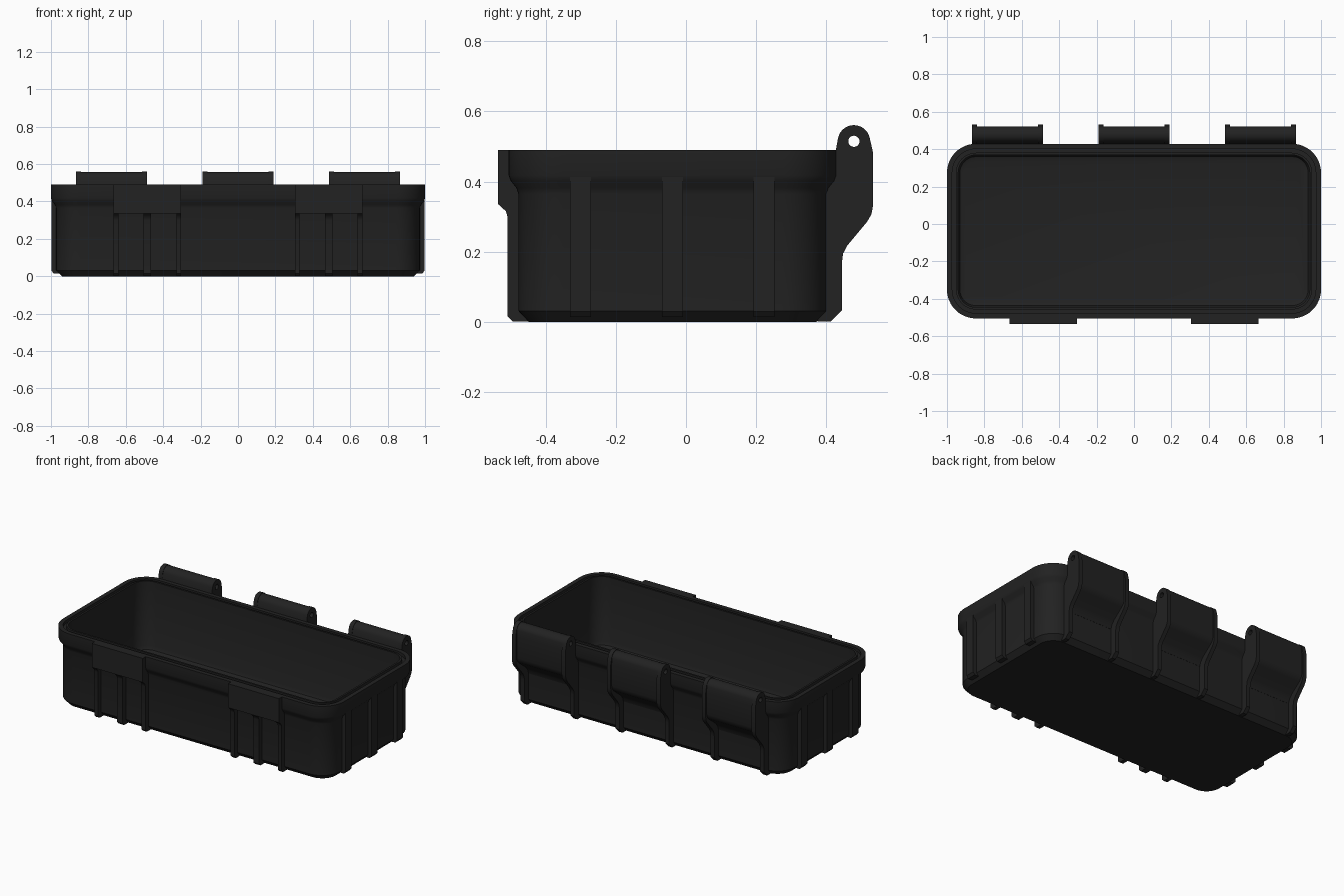
import bpy, bmesh, math

if "Cube" in bpy.data.objects:
    bpy.data.objects.remove(bpy.data.objects["Cube"])

CY = -0.038            # centre of the tub in y
HX, HY = 1.0, 0.467    # rim half sizes

black = bpy.data.materials.new("black_plastic")
black.diffuse_color = (0.016, 0.016, 0.016, 1)
black.use_nodes = True
black.node_tree.nodes["Principled BSDF"].inputs["Base Color"].default_value = black.diffuse_color


def finish(name, bm, smooth=True):
    bmesh.ops.recalc_face_normals(bm, faces=bm.faces[:])
    me = bpy.data.meshes.new(name)
    bm.to_mesh(me)
    bm.free()
    me.materials.append(black)
    ob = bpy.data.objects.new(name, me)
    bpy.context.collection.objects.link(ob)
    if smooth:
        bpy.ops.object.select_all(action='DESELECT')
        ob.select_set(True)
        bpy.context.view_layer.objects.active = ob
        bpy.ops.object.shade_smooth_by_angle(angle=math.radians(30))
    return ob


def rounded_loop(bm, inset, z, steps=12):
    """Rounded rectangle ring, inset from the rim outline."""
    r = max(0.155 - inset, 0.03)
    hx, hy = HX - inset - r, HY - inset - r
    ring = []
    for k, (sx, sy) in enumerate([(1, 1), (-1, 1), (-1, -1), (1, -1)]):
        for i in range(steps + 1):
            a = math.pi / 2 * (k + i / steps)
            ring.append(bm.verts.new((sx * hx + r * math.cos(a),
                                      CY + sy * hy + r * math.sin(a), z)))
    return ring


def extrude(name, pts, axis, a, b):
    """Extrude an outline: axis x takes (y, z) points, axis y takes (x, z)."""
    bm = bmesh.new()
    ends = []
    for t in (a, b):
        ends.append([bm.verts.new((t, u, z) if axis == 'x' else (u, t, z)) for u, z in pts])
    n = len(pts)
    for i in range(n):
        j = (i + 1) % n
        bm.faces.new((ends[0][i], ends[0][j], ends[1][j], ends[1][i]))
    for e in ends:
        bm.faces.new(e)
    return finish(name, bm)


# tub: outer wall, flared rim with seal groove, inner wall and floor
section = [(0.058, 0), (0.028, 0.032), (0.028, 0.365), (0.022, 0.382), (0.006, 0.402),
           (0, 0.418), (0, 0.49), (0.028, 0.49), (0.028, 0.47), (0.048, 0.47),
           (0.048, 0.49), (0.06, 0.49), (0.06, 0.075), (0.069, 0.053), (0.09, 0.045)]
bm = bmesh.new()
rings = [rounded_loop(bm, i, z) for i, z in section]
for lo, hi in zip(rings, rings[1:]):
    n = len(lo)
    for i in range(n):
        j = (i + 1) % n
        bm.faces.new((lo[i], lo[j], hi[j], hi[i]))
bm.faces.new(rings[0])
bm.faces.new(rings[-1])
finish("tub", bm)

# vertical ribs on both ends
for s in (-1, 1):
    rib = [(s * x, z) for x, z in [(0.95, 0.015), (0.985, 0.015), (0.998, 0.03),
                                   (0.998, 0.43), (0.95, 0.43)]]
    for y in (-0.30, -0.038, 0.222):
        extrude("end_rib", rib, 'y', y - 0.03, y + 0.03)

# front latch plates, each carried by three ribs
plate = [(-0.47, 0.49), (-0.535, 0.49), (-0.535, 0.336), (-0.47, 0.336)]
front_rib = [(-0.47, 0.36), (-0.535, 0.36), (-0.535, 0.336), (-0.526, 0.328),
             (-0.513, 0.316), (-0.508, 0.30), (-0.508, 0.016), (-0.493, 0.002), (-0.44, 0.002)]
for s in (-1, 1):
    c = s * 0.485
    extrude("latch_plate", [(y, z) if y < -0.5 else (-0.496, z) for y, z in plate],
            'x', c - 0.181, c + 0.181)
    extrude("latch_plate_back", [(-0.535, 0.42), (-0.535, 0.336), (-0.47, 0.336), (-0.47, 0.42)],
            'x', c - 0.181, c + 0.181)
    for off, w in ((-0.168, 0.013), (0, 0.02), (0.168, 0.013)):
        extrude("latch_rib", front_rib, 'x', c + off - w, c + off + w)


def knuckle(r, n=14):
    """Rounded top of a hinge, from the back side over to the front side."""
    return [(0.478 + r * math.cos(a), 0.515 + r * math.sin(a))
            for a in (math.radians(12 + 156 * i / n) for i in range(n + 1))]


# hinge outlines: end cheeks reach the base, the web between fades into the wall
cheek = ([(0.375, 0.002), (0.412, 0.002), (0.444, 0.034), (0.444, 0.17), (0.447, 0.195),
          (0.459, 0.218), (0.515, 0.285), (0.528, 0.307), (0.532, 0.33), (0.532, 0.485)]
         + knuckle(0.046) + [(0.426, 0.487), (0.426, 0.415), (0.385, 0.36)])
web = ([(0.385, 0.20), (0.402, 0.20), (0.41, 0.225), (0.43, 0.25), (0.50, 0.305),
        (0.515, 0.322), (0.522, 0.345), (0.522, 0.485)]
       + knuckle(0.043) + [(0.426, 0.487), (0.426, 0.415), (0.385, 0.36)])

# pin hole cutter
bpy.ops.mesh.primitive_cylinder_add(vertices=20, radius=0.016, depth=2.2,
                                    location=(0, 0.478, 0.515), rotation=(0, math.pi / 2, 0))
pin = bpy.context.object
pin.name = "pin_hole_cutter"
pin.hide_render = True
pin.display_type = 'WIRE'

for c in (-0.676, 0, 0.676):
    parts = [extrude("hinge_web", web, 'x', c - 0.165, c + 0.165)]
    for s in (-1, 1):
        x = c + s * 0.177
        parts.append(extrude("hinge_cheek", cheek, 'x', x - 0.0135, x + 0.0135))
    for ob in parts:
        m = ob.modifiers.new("pin_hole", 'BOOLEAN')
        m.operation = 'DIFFERENCE'
        m.object = pin
        m.solver = 'EXACT'
        bpy.context.view_layer.objects.active = ob
        bpy.ops.object.modifier_apply(modifier="pin_hole")
bpy.data.objects.remove(pin)
